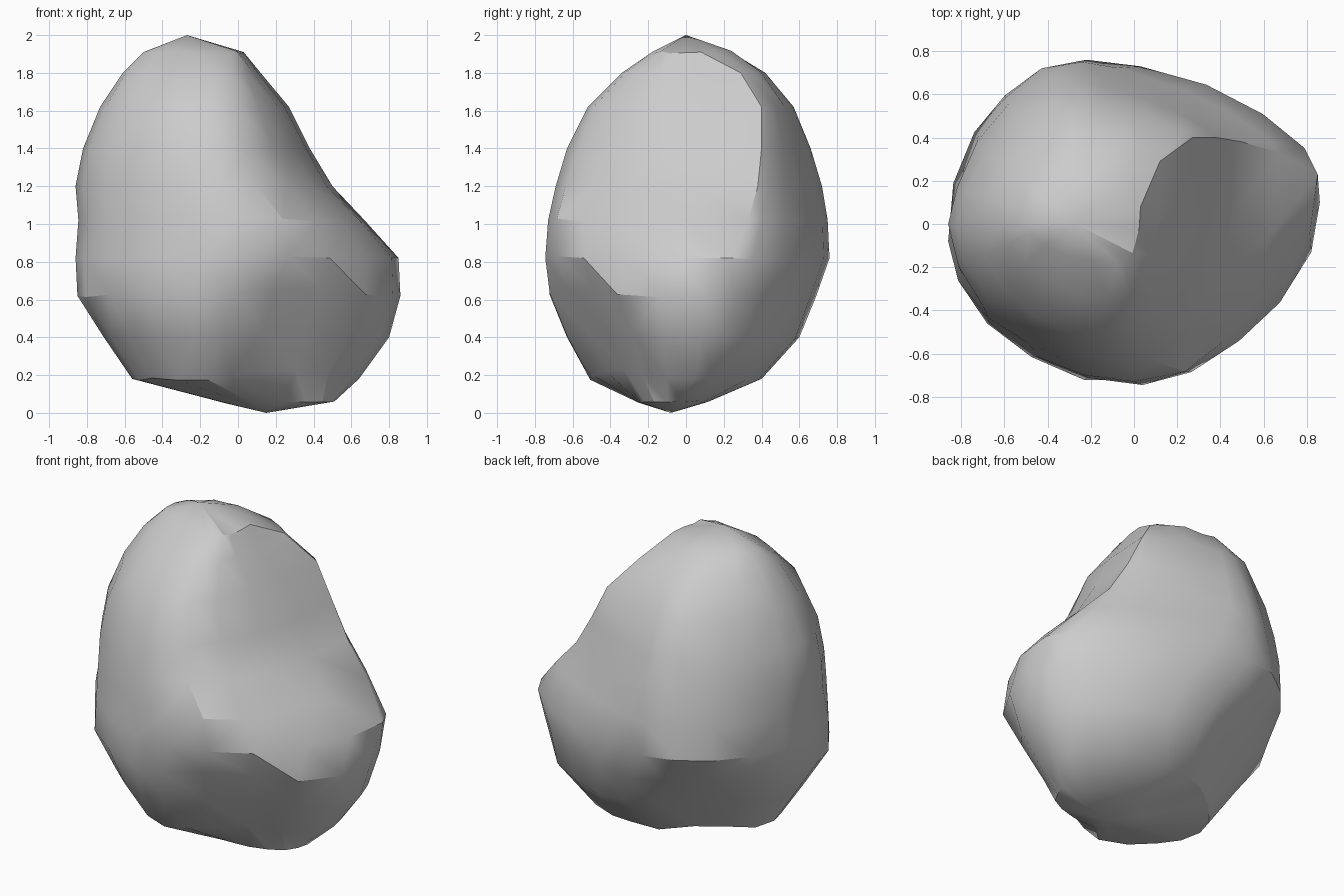
import bpy, bmesh, math, random
from mathutils import Vector

if "Cube" in bpy.data.objects:
    bpy.data.objects.remove(bpy.data.objects["Cube"])

random.seed(4)
STEPS = 5  # points per quarter of each cross-section

# Each slice: z, then the right, back, left and front extremes as (x, y),
# then how flat the back-right, back-left and front-right quarters are
# (1 = elliptical, 2 = straight, below 1 = boxy)
SLICES = [
    (0.06, (0.51, -0.03), (0.20, 0.12), (-0.10, -0.10), (0.14, -0.26), 1.0, 1.0, 1.0),
    (0.18, (0.64, 0.05), (0.10, 0.40), (-0.56, -0.08), (-0.02, -0.53), 1.1, 1.1, 1.1),
    (0.40, (0.80, 0.08), (0.00, 0.60), (-0.71, -0.08), (-0.06, -0.67), 1.1, 1.1, 1.1),
    (0.62, (0.86, 0.10), (-0.10, 0.69), (-0.85, -0.10), (0.00, -0.75), 1.15, 1.02, 1.1),
    (0.82, (0.85, 0.23), (-0.22, 0.76), (-0.86, -0.08), (0.04, -0.745), 1.25, 0.95, 1.1),
    (1.02, (0.67, 0.33), (-0.24, 0.75), (-0.845, -0.05), (0.0, -0.73), 1.45, 1.05, 0.9),
    (1.20, (0.50, 0.38), (-0.26, 0.72), (-0.86, 0.00), (-0.08, -0.69), 1.6, 1.2, 1.0),
    (1.40, (0.38, 0.40), (-0.26, 0.66), (-0.82, 0.00), (-0.10, -0.63), 1.6, 1.25, 1.0),
    (1.62, (0.27, 0.40), (-0.26, 0.57), (-0.73, 0.00), (-0.14, -0.52), 1.5, 1.25, 0.9),
    (1.80, (0.12, 0.29), (-0.25, 0.42), (-0.61, 0.00), (-0.12, -0.34), 1.2, 1.2, 0.75),
    (1.91, (0.03, 0.08), (-0.26, 0.24), (-0.50, 0.00), (-0.08, -0.18), 1.0, 1.1, 0.8),
]

# Flat undersides: a point on the plane and its outward direction
FLATS = [
    ((0.11, -0.76, 0.82), (0.253, -0.493, -0.273)),   # front right
    ((-0.24, 0.25, 0.15), (-0.203, 0.2885, -0.2555)),  # back left
]


def quarter(a, b, a_is_side, k):
    """Arc from extreme a towards extreme b, leaving b out."""
    pts = []
    for i in range(STEPS):
        t = i / STEPS * math.pi / 2
        u, v = math.cos(t) ** k, math.sin(t) ** k
        if a_is_side:
            pts.append((b[0] + (a[0] - b[0]) * u, a[1] + (b[1] - a[1]) * v))
        else:
            pts.append((a[0] + (b[0] - a[0]) * v, b[1] + (a[1] - b[1]) * u))
    return pts


# Boulder body: stacked slices with a point at each end
bm = bmesh.new()
rings = []
for z, right, back, left, front, k_br, k_bl, k_fr in SLICES:
    outline = (quarter(right, back, True, k_br) + quarter(back, left, False, k_bl)
               + quarter(left, front, True, 1.1) + quarter(front, right, False, k_fr))
    ring = []
    for i, (x, y) in enumerate(outline):
        j = 0.0 if i % STEPS == 0 else 0.008
        ring.append(bm.verts.new((x + random.uniform(-j, j), y + random.uniform(-j, j),
                                  z + random.uniform(-j, j))))
    rings.append(ring)

n = STEPS * 4
for lower, upper in zip(rings, rings[1:]):
    for i in range(n):
        m = (i + 1) % n
        bm.faces.new((lower[i], lower[m], upper[m], upper[i]))
bottom = bm.verts.new((0.15, -0.08, 0.0))
top = bm.verts.new((-0.27, 0.0, 2.0))
for i in range(n):
    m = (i + 1) % n
    bm.faces.new((bottom, rings[0][m], rings[0][i]))
    bm.faces.new((top, rings[-1][i], rings[-1][m]))

# Press the undersides flat
for point, direction in FLATS:
    normal = Vector(direction).normalized()
    for v in bm.verts:
        d = normal.dot(v.co - Vector(point))
        if d > 0 and v.co.z > 0.1:
            v.co -= normal * d

bmesh.ops.triangulate(bm, faces=bm.faces[:])
bmesh.ops.recalc_face_normals(bm, faces=bm.faces[:])
mesh = bpy.data.meshes.new("boulder")
bm.to_mesh(mesh)
bm.free()

# Stone colour
stone = bpy.data.materials.new("stone grey")
stone.diffuse_color = (0.6, 0.6, 0.6, 1.0)
stone.use_nodes = True
stone.node_tree.nodes["Principled BSDF"].inputs["Base Color"].default_value = stone.diffuse_color
mesh.materials.append(stone)

boulder = bpy.data.objects.new("boulder", mesh)
bpy.context.collection.objects.link(boulder)
bpy.context.view_layer.objects.active = boulder
boulder.select_set(True)
bpy.ops.object.shade_smooth_by_angle(angle=math.radians(30))
